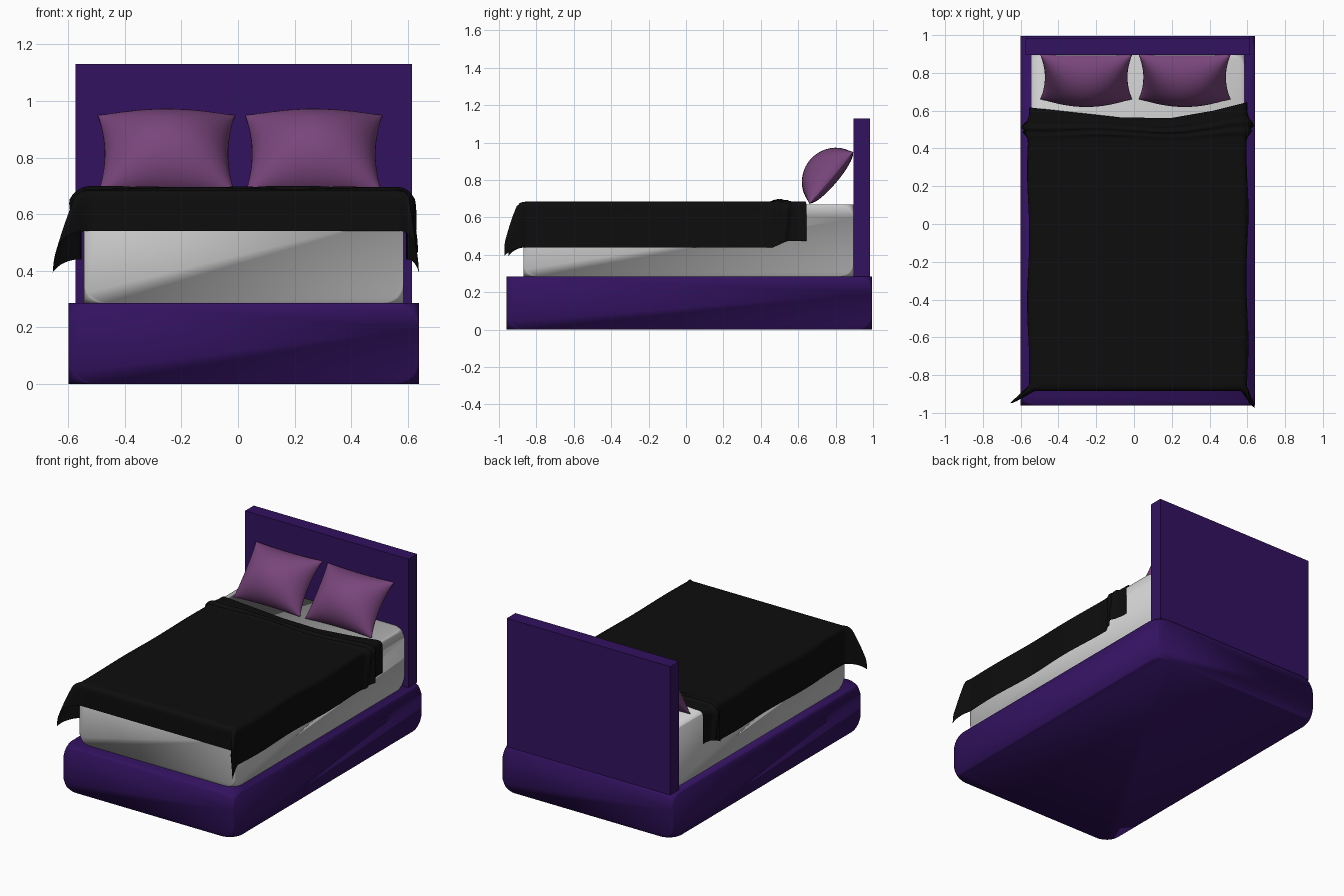
import bpy, bmesh, math
from mathutils import Vector

if "Cube" in bpy.data.objects:
    bpy.data.objects.remove(bpy.data.objects["Cube"])

CX = 0.02  # centre line of bed frame


def material(name, rgb):
    m = bpy.data.materials.new(name)
    m.diffuse_color = (*rgb, 1)
    m.use_nodes = True
    m.node_tree.nodes["Principled BSDF"].inputs["Base Color"].default_value = m.diffuse_color
    return m


PURPLE = material("deep_purple", (0.032, 0.006, 0.115))
MAUVE = material("mauve", (0.19, 0.06, 0.2))
BLACK = material("black", (0.004, 0.004, 0.004))


def finish(bm, name, mat=None, smooth=True):
    bmesh.ops.recalc_face_normals(bm, faces=bm.faces)
    for f in bm.faces:
        f.smooth = smooth
    me = bpy.data.meshes.new(name)
    bm.to_mesh(me)
    bm.free()
    ob = bpy.data.objects.new(name, me)
    bpy.context.collection.objects.link(ob)
    if mat:
        me.materials.append(mat)
    return ob


def box(name, lo, hi, mat=None, corner=0):
    """Box with optionally rounded corner points (edges stay crisp)."""
    bm = bmesh.new()
    bmesh.ops.create_cube(bm, size=1)
    lo, hi = Vector(lo), Vector(hi)
    for v in bm.verts:
        v.co = [(lo[i] + hi[i]) / 2 + v.co[i] * (hi[i] - lo[i]) for i in range(3)]
    if corner:
        bmesh.ops.bevel(bm, geom=bm.verts[:], offset=corner, segments=6,
                        profile=0.5, affect='VERTICES')
    return finish(bm, name, mat, smooth=corner > 0)


def grid(bm, func, nu, nv):
    """Sheet of quads from func(u, v), u and v in 0..1."""
    rows = [[bm.verts.new(func(i / nu, j / nv)) for i in range(nu + 1)] for j in range(nv + 1)]
    for a, b in zip(rows, rows[1:]):
        for i in range(nu):
            bm.faces.new((a[i], a[i + 1], b[i + 1], b[i]))


# frame, headboard, mattress
box("bed_base", (-0.60, -0.96, 0), (0.64, 0.995, 0.285), PURPLE, 0.09)
box("headboard", (-0.575, 0.895, 0.285), (0.615, 0.985, 1.13), PURPLE)
box("mattress", (-0.545, -0.87, 0.285), (0.585, 0.895, 0.67), None, 0.075)


# pillows: domed front, nearly flat back, leaning on the headboard
def pillow(name, cx):
    low, top = Vector((0, 0.66, 0.672)), Vector((0, 0.895, 0.95))
    mid, half = (low + top) / 2, (top - low) / 2
    d = half.normalized()
    n = Vector((0, -d.z, d.y))
    bm = bmesh.new()
    for thick in (0.15, -0.035):
        def point(u, v, thick=thick):
            u, v = math.sin((u - .5) * math.pi), math.sin((v - .5) * math.pi)
            h = thick * (max(0, 1 - u * u) * max(0, 1 - v * v)) ** 0.55
            x = 0.243 * u * (1 - 0.1 * (1 - v * v))
            y = v * (1 - 0.04 * (1 - u * u))
            return mid + half * y + n * h + Vector((cx + x, 0, 0))
        grid(bm, point, 28, 28)
    bmesh.ops.remove_doubles(bm, verts=bm.verts, dist=1e-5)
    finish(bm, name, MAUVE)


pillow("pillow_left", -0.253)
pillow("pillow_right", 0.268)

# blanket: sheet draped over the mattress with flared foot corners
W, FOOT, R, TOP = 0.55, -0.855, 0.03, 0.685
HEM = [(-0.6, 0.62), (-0.1, 0.565), (0.17, 0.56), (0.4, 0.60), (0.6, 0.65)]


def hem(x):
    x = min(max(x, -0.6), 0.6)
    for (x0, y0), (x1, y1) in zip(HEM, HEM[1:]):
        if x <= x1:
            return y0 + (y1 - y0) * (x - x0) / (x1 - x0)
    return HEM[-1][1]


def drape(u, v):
    s = (u - 0.5) * 2 * (W + 0.262)
    t = FOOT - 0.162 + v * (0.6 - FOOT + 0.162)
    side = 1 if s > 0 else -1
    a, b = max(0, abs(s) - W), max(0, FOOT - t)
    lift = min(max((t - 0.46) / 0.06, 0), 1)
    r = math.hypot(a, b) * (1 - 0.13 * lift)
    phi = math.atan2(b, a) if r else 0
    # rolled edge, then straight hang
    if r < R * math.pi / 2:
        out, drop = R * math.sin(r / R), R * (1 - math.cos(r / R))
    else:
        out, drop = R, R + r - R * math.pi / 2
    x = side * (min(abs(s), W) + (out * math.cos(phi) if a else 0))
    y = max(t, FOOT) - (out * math.sin(phi) if b else 0)
    z = TOP - drop
    # flared corners
    flare = math.sin(2 * phi) * (r / 0.3) ** 0.7
    x += flare * (0.055 if side > 0 else -0.105)
    y -= flare * (0.11 if side > 0 else 0.085)
    # gathered folds and uneven hem at the head end
    w = math.exp(-((t - 0.5) / 0.035) ** 2)
    fold = w * (0.006 + 0.009 * math.sin(t * 150 + 1.5 * math.sin(s * 9)))
    hang = min(1, a / 0.06)
    z += fold * (1 - hang)
    x += side * hang * (fold * 1.3 + w * 0.022)
    x += side * hang * 0.006 * math.sin(t * 9 + side)
    if t > 0.45:
        y = 0.45 + (t - 0.45) / 0.15 * (hem(x + 0.0) - 0.45)
    return Vector((x + CX, y, z))


bm = bmesh.new()
grid(bm, drape, 110, 150)
finish(bm, "blanket", BLACK)
